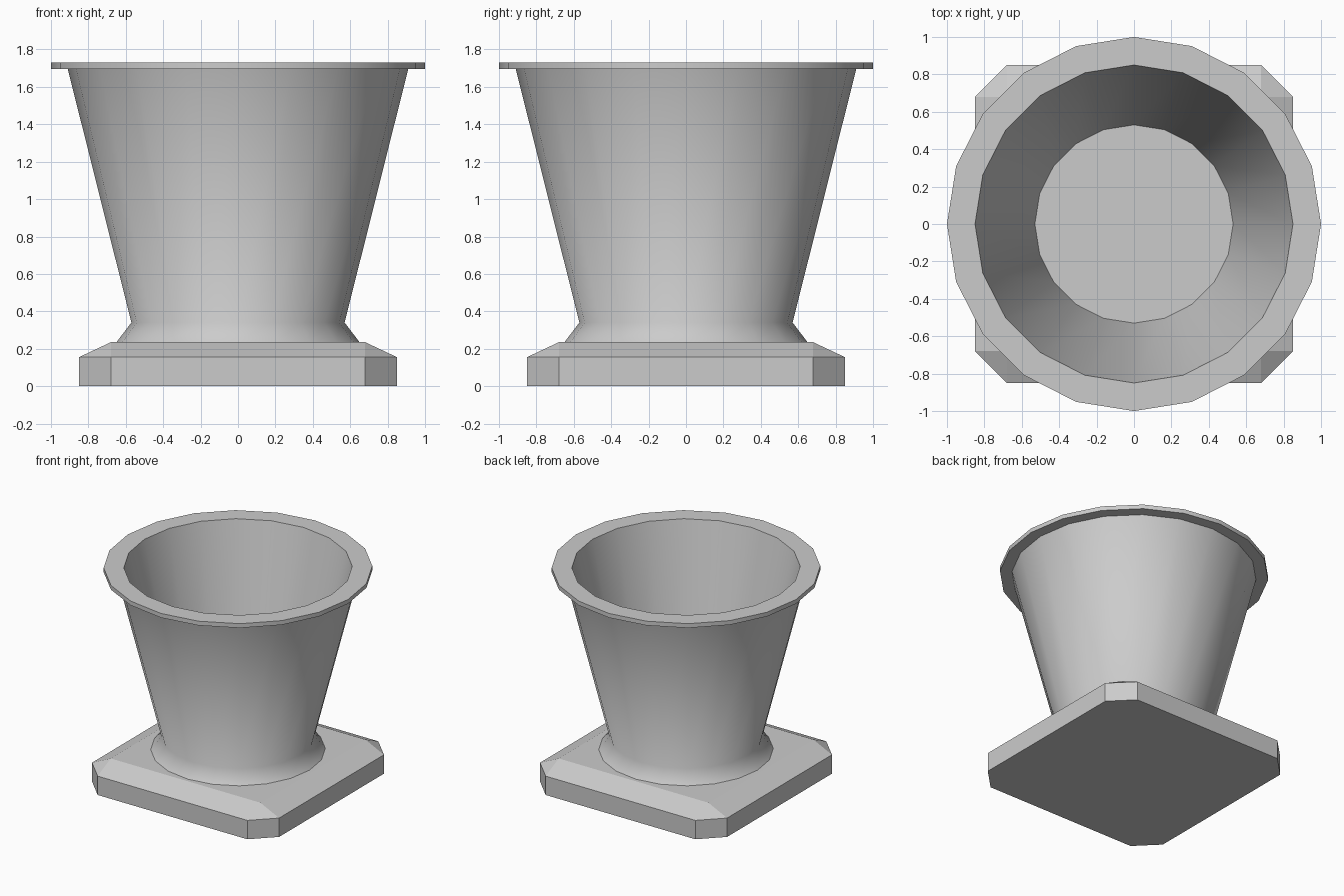
import bpy, bmesh, math

if "Cube" in bpy.data.objects:
    bpy.data.objects.remove(bpy.data.objects["Cube"])

SIDES = 20


def finish(name, bm, smooth_angle=None):
    bmesh.ops.recalc_face_normals(bm, faces=bm.faces)
    mesh = bpy.data.meshes.new(name)
    bm.to_mesh(mesh)
    bm.free()
    obj = bpy.data.objects.new(name, mesh)
    bpy.context.collection.objects.link(obj)
    if smooth_angle:
        bpy.ops.object.select_all(action='DESELECT')
        obj.select_set(True)
        bpy.context.view_layer.objects.active = obj
        bpy.ops.object.shade_smooth_by_angle(angle=math.radians(smooth_angle))
    return obj


def loft(bm, loops):
    """Skin a stack of vertex loops and cap both ends."""
    rings = [[bm.verts.new(p) for p in loop] for loop in loops]
    for a, b in zip(rings, rings[1:]):
        n = len(a)
        for i in range(n):
            j = (i + 1) % n
            bm.faces.new((a[i], a[j], b[j], b[i]))
    bm.faces.new(rings[0])
    bm.faces.new(rings[-1])


def circle(r, z):
    return [(r * math.cos(math.tau * i / SIDES), r * math.sin(math.tau * i / SIDES), z)
            for i in range(SIDES)]


def chamfered_square(h, c, z):
    return [(h, -c, z), (h, c, z), (c, h, z), (-c, h, z),
            (-h, c, z), (-h, -c, z), (-c, -h, z), (c, -h, z)]


# Square plinth: cut corners below, sloping in to a plain square top
bm = bmesh.new()
loft(bm, [chamfered_square(0.85, 0.68, z) for z in (0, 0.155)]
     + [chamfered_square(0.68, 0.68, 0.235)])
bmesh.ops.remove_doubles(bm, verts=bm.verts, dist=0.001)
finish("plinth", bm)

# Hollow flared bowl: foot, waist, outer wall, flat rim, inner wall, floor
profile = [(0.65, 0.235), (0.57, 0.34), (0.91, 1.695), (1.0, 1.695),
           (1.0, 1.73), (0.85, 1.73), (0.53, 0.34)]
bm = bmesh.new()
loft(bm, [circle(r, z) for r, z in profile])
finish("planter_bowl", bm, 60)
